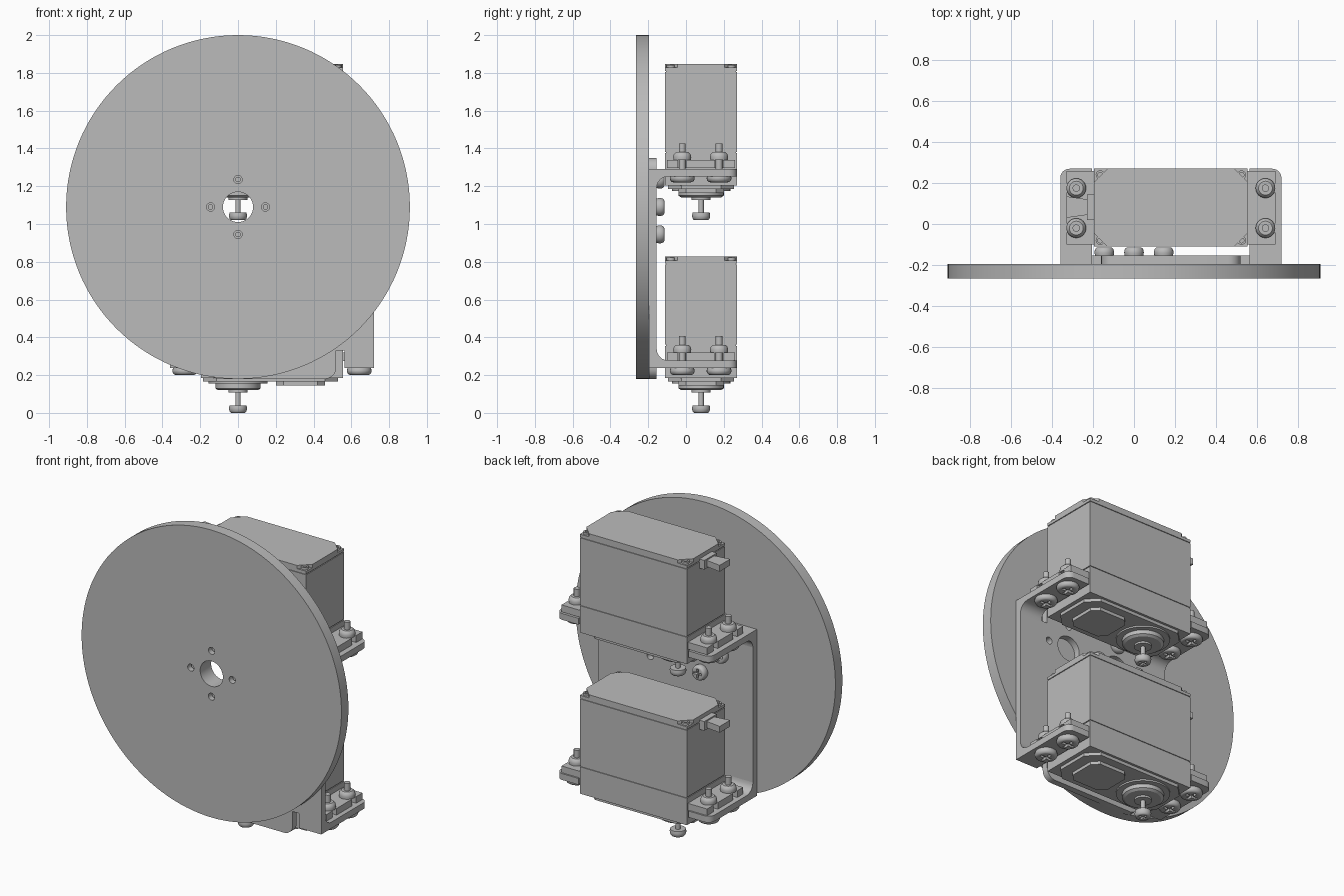
import bpy, bmesh, math
from mathutils import Matrix, Vector

cube = bpy.data.objects.get("Cube")
if cube:
    bpy.data.objects.remove(cube, do_unlink=True)

grey = bpy.data.materials.new("plain grey")
grey.use_nodes = True
grey.diffuse_color = (0.5, 0.5, 0.5, 1)
grey.node_tree.nodes["Principled BSDF"].inputs["Base Color"].default_value = (0.5, 0.5, 0.5, 1)


def place(name, mesh, loc=(0, 0, 0), turn=0.0):
    ob = bpy.data.objects.new(name, mesh)
    ob.location = loc
    ob.rotation_euler = (turn, 0, 0)
    bpy.context.collection.objects.link(ob)
    return ob


def finish(name, bm, smooth=False):
    bmesh.ops.recalc_face_normals(bm, faces=bm.faces)
    mesh = bpy.data.meshes.new(name)
    bm.to_mesh(mesh)
    bm.free()
    mesh.materials.append(grey)
    ob = place(name, mesh)
    if smooth:
        soften(ob)
    return ob


def soften(ob):
    bpy.ops.object.select_all(action='DESELECT')
    ob.select_set(True)
    bpy.context.view_layer.objects.active = ob
    bpy.ops.object.shade_smooth_by_angle(angle=math.radians(32))


def prism(name, points, depth, to3d, smooth=False):
    """Extrude a 2D outline; to3d maps (u, v) to space, depth is a vector."""
    bm = bmesh.new()
    face = bm.faces.new([bm.verts.new(to3d(u, v)) for u, v in points])
    out = bmesh.ops.extrude_face_region(bm, geom=[face])
    bmesh.ops.translate(bm, vec=depth, verts=[v for v in out["geom"] if isinstance(v, bmesh.types.BMVert)])
    return finish(name, bm, smooth)


def slab(name, points, z0, z1):
    return prism(name, points, (0, 0, z1 - z0), lambda u, v: (u, v, z0))


def box(name, x, y, z):
    return slab(name, [(x[0], y[0]), (x[1], y[0]), (x[1], y[1]), (x[0], y[1])], *z)


def chamfered(x0, x1, y0, y1, c):
    return [(x0 + c, y0), (x1 - c, y0), (x1, y0 + c), (x1, y1 - c),
            (x1 - c, y1), (x0 + c, y1), (x0, y1 - c), (x0, y0 + c)]


def lathe(name, profile, loc=(0, 0, 0), turn=0.0, sides=32):
    """Turn a closed (radius, height) profile about its local z axis."""
    bm = bmesh.new()
    rings = []
    for r, h in profile:
        rings.append([bm.verts.new((r * math.cos(a), r * math.sin(a), h))
                      for a in (2 * math.pi * i / sides for i in range(sides))])
    for lo, hi in zip(rings, rings[1:]):
        for i in range(sides):
            j = (i + 1) % sides
            bm.faces.new((lo[i], lo[j], hi[j], hi[i]))
    bm.faces.new(rings[0])
    bm.faces.new(rings[-1])
    ob = finish(name, bm, True)
    ob.location, ob.rotation_euler = loc, (turn, 0, 0)
    return ob


def cut(ob, cutters):
    bpy.context.view_layer.objects.active = ob
    for c in cutters:
        c.hide_render = True
        mod = ob.modifiers.new("cut", 'BOOLEAN')
        mod.operation, mod.solver, mod.object = 'DIFFERENCE', 'EXACT', c
        bpy.ops.object.modifier_apply(modifier=mod.name)
        bpy.data.objects.remove(c, do_unlink=True)
    soften(ob)


BACK = -math.pi / 2      # local z points to +y
DOWN = math.pi           # local z points to -z
MID = 0.18               # centre line of bracket and servos
HUB = 1.09               # height of the wheel axis
RISE = 1.02              # step from lower to upper servo
ring = [(0.145, 0), (0, 0.145), (-0.145, 0), (0, -0.145)]


def hole(r, x, z, y0, y1):
    return lathe("hole_cutter", [(r, y0), (r, y1)], (x, 0, z), BACK)


# Wheel disc with a centre hole and four screw holes
disc = lathe("wheel_disc", [(0.91, -0.265), (0.91, -0.195)], (0, 0, HUB), BACK, 128)
cut(disc, [hole(0.08, 0, HUB, -0.4, 0)] + [hole(0.022, x, HUB + z, -0.4, 0) for x, z in ring])

# Bracket back plate: central panel with rounded ends, and side walls joined to it
wall = []
for sx, sz in ((1, 1), (-1, 1), (-1, -1), (1, -1)):
    arc = [(MID + sx * (0.28 + 0.06 * math.cos(a)), 0.765 + sz * (0.525 + 0.06 * math.sin(a)))
           for a in (math.pi / 2 * i / 6 for i in range(7))]
    side = [(MID + sx * 0.34, 0.765 + sz * 0.435), (MID + sx * 0.385, 0.765 + sz * 0.435)]
    corner = [(MID + sx * 0.385, 0.765 + sz * 0.527), (MID + sx * 0.54, 0.765 + sz * 0.527)]
    run = arc[::-1] + side + corner
    wall += run if sx * sz < 0 else run[::-1]
plate = prism("bracket_plate", wall, (0, 0.04, 0), lambda u, v: (u, -0.195, v))
holes = []
for cx in (0, 2 * MID):
    holes.append(hole(0.08, cx, HUB, -0.19 - 0.1, 0))
    holes += [hole(0.022, cx + x, HUB + z, -0.29, 0) for x, z in ring]
cut(plate, holes)

# Bent mounting tabs with filleted inner corners and a rounded outer tip
for sx, side in ((1, "left"), (-1, "right")):
    for sz, level in ((1, "upper"), (-1, "lower")):
        outer = 0.765 + sz * 0.527
        inner = outer - sz * 0.04
        prof = [(-0.195, outer), (0.27, outer), (0.27, inner)]
        prof += [(-0.095 - 0.06 * math.sin(a), inner - sz * 0.06 * (1 - math.cos(a)))
                 for a in (math.pi / 2 * i / 6 for i in range(7))]
        prof.append((-0.195, inner - sz * 0.06))
        tab = prism(f"{level}_{side}_tab", prof, (sx * 0.155, 0, 0),
                    lambda u, v: (MID + sx * 0.385, u, v))
        bm = bmesh.new()
        bm.from_mesh(tab.data)
        tip = [e for e in bm.edges if all(v.co.y > 0.26 and abs(v.co.x - MID) > 0.53 for v in e.verts)]
        bmesh.ops.bevel(bm, geom=tip, offset=0.045, segments=6, affect='EDGES', profile=0.5)
        bm.to_mesh(tab.data)
        bm.free()
        soften(tab)


# Screw with a domed, cross-slotted head; local z = 0 is under the head
def make_screw(name, r, h, length, shaft):
    dome = [(r * (0.72 + 0.28 * math.cos(a)), h * (0.35 + 0.65 * math.sin(a)))
            for a in (math.pi / 2 * i / 5 for i in range(6))]
    ob = lathe(name, [(shaft, -length), (shaft, 0), (r * 0.94, 0)] + dome, sides=24)
    w, t, z = r * 0.6, r * 0.13, (h * 0.5, h * 2)
    cut(ob, [box("slot_cutter", (-w, w), (-t, t), z), box("slot_cutter", (-t, t), (-w, w), z)])
    mesh = ob.data
    bpy.data.objects.remove(ob)
    return mesh


hub_screw = make_screw("hub_screw", 0.048, 0.04, 0.085, 0.014)
flange_screw = make_screw("flange_screw", 0.066, 0.036, 0.17, 0.018)

# Screws holding the bracket on the wheel
for i, (x, z) in enumerate(ring):
    place(f"hub_screw_{i + 1}", hub_screw, (x, -0.155, HUB + z), BACK)

# Two identical servos
for level, dz in (("lower", 0), ("upper", RISE)):
    n = level + "_servo_"
    X, Y = (-0.195, 0.555), (-0.11, 0.27)

    # Case in three shells with narrow seams
    box(n + "base", X, Y, (0.185 + dz, 0.355 + dz))
    box(n + "seam", (-0.19, 0.55), (-0.105, 0.265), (0.34 + dz, 0.8 + dz))
    box(n + "case", X, Y, (0.361 + dz, 0.785 + dz))
    box(n + "lid", X, Y, (0.79 + dz, 0.808 + dz))
    slab(n + "lid_top", chamfered(*X, *Y, 0.065), 0.805 + dz, 0.828 + dz)
    for x in (-0.165, 0.525):
        for y in (-0.08, 0.24):
            lathe(n + "lid_screw", [(0.022, 0.8), (0.022, 0.822), (0.012, 0.822), (0.012, 0.814)],
                  (x, y, dz), sides=20)

    # Gear cover, idler cover and output boss underneath
    slab(n + "gear_cover", chamfered(-0.185, 0.53, -0.095, 0.255, 0.07), 0.165 + dz, 0.19 + dz)
    slab(n + "idler_cover", chamfered(0.2, 0.46, -0.04, 0.2, 0.04), 0.145 + dz, 0.17 + dz)
    lathe(n + "output_boss", [(0.05, 0.108), (0.05, 0.12), (0.105, 0.12), (0.12, 0.13),
                              (0.12, 0.155), (0.155, 0.155), (0.155, 0.17)], (0, 0.08, dz))
    place(n + "output_screw", hub_screw, (0, 0.08, 0.04 + dz), DOWN)

    # Cable outlet
    box(n + "cable_grommet", (-0.23, -0.19), (0.02, 0.145), (0.745 + dz, 0.803 + dz))
    slab(n + "cable_stub", [(-0.33, 0.03), (-0.33, 0.135), (-0.225, 0.12), (-0.225, 0.045)],
         0.755 + dz, 0.795 + dz)

    # Slotted flanges with their screws and nuts
    for s, side in ((1, "left"), (-1, "right")):
        rim = [(0.37, -0.1), (0.51, -0.1)]
        for y in (-0.02, 0.175):
            rim += [(0.51, y - 0.022), (0.45, y - 0.022), (0.45, y + 0.022), (0.51, y + 0.022)]
        rim += [(0.51, 0.26), (0.37, 0.26)]
        slab(n + side + "_flange", [(MID + s * u, v) for u, v in rim], 0.276 + dz, 0.32 + dz)
        for y in (-0.02, 0.175):
            x = MID + s * 0.462
            place(n + side + "_flange_screw", flange_screw, (x, y, 0.237 + dz), DOWN)
            lathe(n + side + "_flange_nut", [(0.046, 0.318), (0.048, 0.335), (0.044, 0.35), (0.034, 0.36)],
                  (x, y, dz), sides=24)
